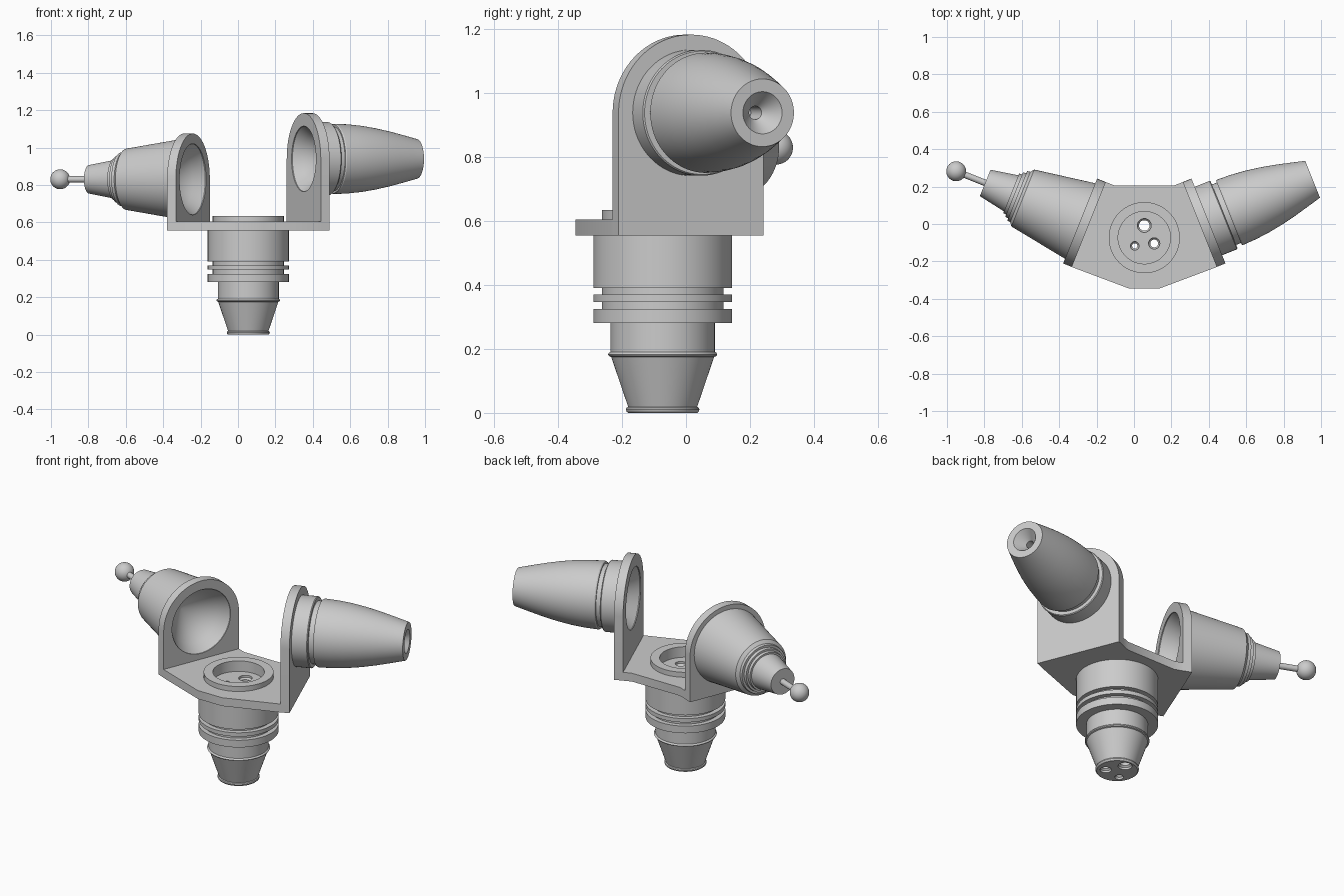
import bpy, bmesh, math
from mathutils import Matrix, Vector

if "Cube" in bpy.data.objects:
    bpy.data.objects.remove(bpy.data.objects["Cube"])

CX, CY = 0.055, -0.073          # centre of the turned stem
ANG = math.radians(21.85)       # how far each arm swings towards the back


def finish(name, bm, matrix):
    bmesh.ops.remove_doubles(bm, verts=bm.verts, dist=1e-5)
    bmesh.ops.recalc_face_normals(bm, faces=bm.faces)
    bm.transform(matrix)
    me = bpy.data.meshes.new(name)
    bm.to_mesh(me)
    bm.free()
    ob = bpy.data.objects.new(name, me)
    bpy.context.collection.objects.link(ob)
    return ob


def smooth(ob, angle=30):
    bpy.ops.object.select_all(action='DESELECT')
    ob.select_set(True)
    bpy.context.view_layer.objects.active = ob
    bpy.ops.object.shade_smooth_by_angle(angle=math.radians(angle))


def lathe(name, profile, matrix=Matrix(), steps=72):
    """Revolve (height, radius) points about local z."""
    bm = bmesh.new()
    vs = [bm.verts.new((r, 0, s)) for s, r in profile]
    es = [bm.edges.new(p) for p in zip(vs, vs[1:])]
    bmesh.ops.spin(bm, geom=vs + es, cent=(0, 0, 0), axis=(0, 0, 1),
                   angle=math.tau, steps=steps)
    ob = finish(name, bm, matrix)
    smooth(ob)
    return ob


def circle(r, cx=0, cy=0, n=72):
    return [(cx + r * math.cos(i * math.tau / n), cy + r * math.sin(i * math.tau / n))
            for i in range(n)]


def slab(name, loops, thickness, matrix):
    """Flat plate from an outline plus hole loops, centred on local z."""
    cu = bpy.data.curves.new(name, 'CURVE')
    cu.dimensions, cu.fill_mode, cu.extrude = '2D', 'BOTH', thickness / 2
    for pts in loops:
        sp = cu.splines.new('POLY')
        sp.points.add(len(pts) - 1)
        for p, (x, y) in zip(sp.points, pts):
            p.co = (x, y, 0, 1)
        sp.use_cyclic_u = True
    tmp = bpy.data.objects.new(name + "_curve", cu)
    bpy.context.collection.objects.link(tmp)
    bpy.context.view_layer.update()
    me = bpy.data.meshes.new_from_object(tmp.evaluated_get(bpy.context.evaluated_depsgraph_get()))
    bpy.data.objects.remove(tmp)
    bm = bmesh.new()
    bm.from_mesh(me)
    ob = finish(name, bm, matrix)
    smooth(ob)
    return ob


# Base plate between the two upright walls
half = [(0.081, -0.345), (0.388, -0.230), (0.206, 0.224), (0.159, 0.206)]
outline = [(CX + x, y) for x, y in half] + [(CX - x, y) for x, y in reversed(half)]
slab("base_plate", [outline, circle(0.15, CX, CY)], 0.05, Matrix.Translation((0, 0, 0.58)))

# Turned stem with grooves, beads and a recessed collar on top
stem = lathe("stem", [
    (0, 0), (0, 0.108), (0.004, 0.113), (0.01, 0.115), (0.016, 0.113), (0.019, 0.108),
    (0.175, 0.161), (0.178, 0.168), (0.183, 0.171), (0.188, 0.168), (0.191, 0.163),
    (0.282, 0.163), (0.282, 0.217), (0.325, 0.217), (0.325, 0.19), (0.347, 0.19),
    (0.347, 0.217), (0.37, 0.217), (0.37, 0.19), (0.39, 0.19), (0.39, 0.217),
    (0.556, 0.217), (0.556, 0.19), (0.635, 0.19), (0.635, 0.14), (0.572, 0.14), (0.572, 0)],
    Matrix.Translation((CX, CY, 0)))

# Three flared holes running through the stem
for x, y, r in [(0.055, -0.008, 0.028), (0.108, -0.104, 0.021), (0.004, -0.117, 0.014)]:
    f = r + 0.009
    cutter = lathe("hole_cutter", [(-0.02, 0), (-0.02, f), (0.012, f), (0.02, r),
                                   (0.55, r), (0.56, f), (0.6, f), (0.6, 0)],
                   Matrix.Translation((x, y, 0)), 32)
    cutter.hide_render = True
    mod = stem.modifiers.new("hole", 'BOOLEAN')
    mod.operation, mod.solver, mod.object = 'DIFFERENCE', 'EXACT', cutter
    bpy.context.view_layer.objects.active = stem
    bpy.ops.object.modifier_apply(modifier=mod.name)
    bpy.data.objects.remove(cutter)
smooth(stem)


def arm_matrix(side, z):
    """Local z runs outward along the arm, local x points up."""
    a = Vector((side * math.cos(ANG), math.sin(ANG), 0))
    up = Vector((0, 0, 1))
    m = Matrix((up, a.cross(up), a)).transposed().to_4x4()
    m.translation = (CX + side * 0.343, 0.016, z)
    return m


def arch_wall(name, m, z, hole):
    R = 0.2445
    arc = [(R * math.sin(i * math.pi / 40), -R * math.cos(i * math.pi / 40)) for i in range(41)]
    pts = [(0.555 - z, -R)] + arc + [(0.555 - z, R)]
    slab(name, [pts, circle(hole)], 0.05, m @ Matrix.Translation((0, 0, -0.025)))


# Right arm: arched wall and bulging nozzle with a countersunk tip
zr = 0.939
mr = arm_matrix(1, zr)
arch_wall("right_wall", mr, zr, 0.175)
lathe("right_nozzle", [
    (0.15, 0), (0.0, 0.137), (-0.045, 0.175), (-0.02, 0.197), (0.085, 0.197), (0.09, 0.193),
    (0.09, 0.174), (0.118, 0.174), (0.118, 0.184), (0.125, 0.188), (0.2, 0.185), (0.28, 0.177),
    (0.36, 0.164), (0.44, 0.147), (0.52, 0.127), (0.585, 0.110), (0.6, 0.106),
    (0.6, 0.066), (0.54, 0.021), (0.45, 0.021), (0.45, 0)], mr)

# Left arm: lower arched wall and stepped cone
zl = 0.83
ml = arm_matrix(-1, zl)
arch_wall("left_wall", ml, zl, 0.19)
lathe("left_cone", [
    (0.15, 0), (0.01, 0.15), (-0.045, 0.19), (-0.01, 0.219), (0.33, 0.164),
    (0.345, 0.145), (0.362, 0.143), (0.362, 0.130), (0.380, 0.128), (0.380, 0.116),
    (0.397, 0.114), (0.397, 0.104), (0.547, 0.076), (0.547, 0)], ml)

# Ball on a thin rod at the end of the left cone
lathe("ball_rod", [(0.53, 0), (0.53, 0.017), (0.7, 0.017), (0.7, 0)], ml, 32)
lathe("ball", [(0.714 - 0.053 * math.cos(i * math.pi / 24), 0.053 * math.sin(i * math.pi / 24))
               for i in range(25)], ml, 48)
